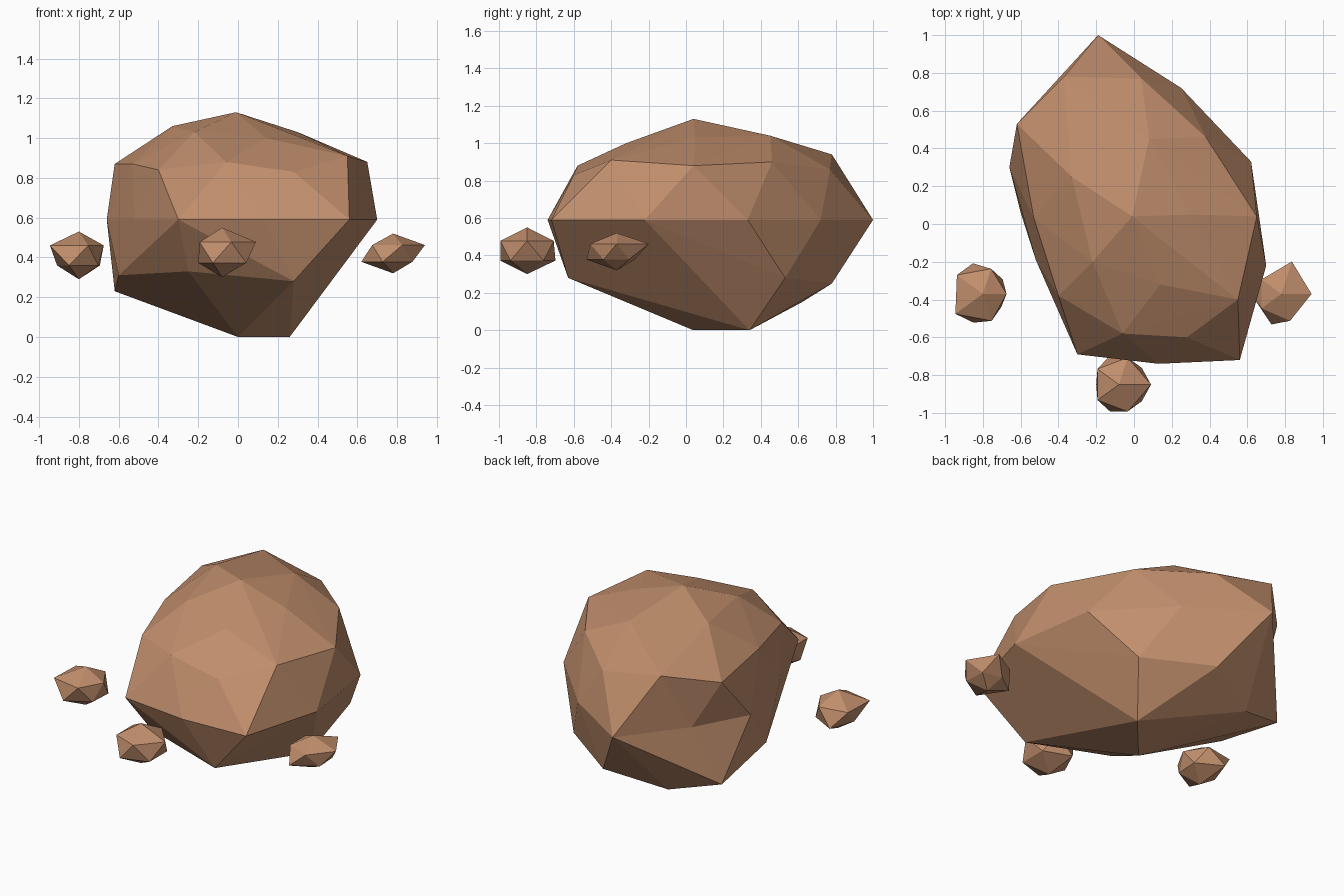
import bpy
import bmesh
from math import cos, sin, radians
from mathutils import Vector

default_cube = bpy.data.objects.get("Cube")
if default_cube:
    bpy.data.objects.remove(default_cube, do_unlink=True)

# One earthy brown for every stone
brown = bpy.data.materials.new("earth_brown")
brown.use_nodes = True
colour = (0.53, 0.27, 0.15, 1)
brown.diffuse_color = colour
brown.node_tree.nodes["Principled BSDF"].inputs["Base Color"].default_value = colour


def hull_stone(points):
    """Return a faceted bmesh wrapped around the given points."""
    bm = bmesh.new()
    for point in points:
        bm.verts.new(point)
    result = bmesh.ops.convex_hull(bm, input=bm.verts[:], use_existing_faces=False)
    loose = [v for v in bm.verts if not v.link_faces]
    bmesh.ops.delete(bm, geom=loose, context="VERTS")
    return bm


def finish(bm, name):
    """Turn the bmesh into a flat shaded object."""
    bmesh.ops.recalc_face_normals(bm, faces=bm.faces[:])
    mesh = bpy.data.meshes.new(name)
    bm.to_mesh(mesh)
    bm.free()
    mesh.materials.append(brown)
    stone = bpy.data.objects.new(name, mesh)
    bpy.context.collection.objects.link(stone)
    return stone


def near(vert, points):
    return any((vert.co - Vector(p)).length < 0.001 for p in points)


def dent(bm, rim, bottom):
    """Replace the facets spanning a rim of points with a fan to an inner point."""
    spanning = [f for f in bm.faces if all(near(v, rim) for v in f.verts)]
    bmesh.ops.delete(bm, geom=spanning, context="FACES")
    border = [e for e in bm.edges if len(e.link_faces) == 1]
    if border:
        centre = bm.verts.new(bottom)
        for edge in border:
            bm.faces.new((*edge.verts, centre))


def pebble(name, centre, top, base, upper, lower):
    """Small stone: two staggered five-sided rings between two poles."""
    x, y = centre
    points = [(x, y, top), (x, y, base)]
    middle, gap = (top + base) / 2, (top - base) * 0.21
    for radii, turn, z in ((upper, 0, middle + gap), (lower, 36, middle - gap)):
        for i, r in enumerate(radii):
            angle = radians(72 * i + turn)
            points.append((x + r * cos(angle), y + r * sin(angle), z))
    finish(hull_stone(points), name)


# Boulder: widest outline, then facet corners above and below it
waist = [(x, y, 0.59) for x, y in (
    (.56, -.72), (.7, -.22), (.62, .33), (.25, .72), (-.19, 1),
    (-.66, .3), (-.52, -.19), (-.3, -.69), (.13, -.74))]
shoulder = [
    (.55, -.4, .91), (.65, .04, .88), (.38, .46, .9), (.04, .77, .86),
    (-.37, .78, .94), (-.62, .53, .87), (-.53, .03, .87),
    (-.4, -.38, .84), (-.06, -.58, .88), (.28, -.6, .83)]
crown = [
    (-.01, .04, 1.13), (.14, -.32, 1), (-.22, -.2, 1.03),
    (-.33, .25, 1.06), (.08, .45, 1.04), (.3, .05, 1.03)]
underside = [
    (.28, -.63, .28), (-.25, -.5, .33), (-.6, .06, .31), (-.62, .53, .23),
    (-.31, .62, .15), (.03, .78, .25), (.41, .53, .28), (.26, .34, 0), (0, .04, 0)]
boulder = hull_stone(waist + shoulder + crown + underside)

# Chipped hollow in the back of the boulder
hollow_rim = [waist[4], waist[5], shoulder[4], shoulder[5], underside[3]]
dent(boulder, hollow_rim, (-.48, .63, .59))
finish(boulder, "boulder")

# Three loose stones around the front
pebble("right_stone", (-.8, -.37), .53, .29,
       (.125, .14, .17, .18, .15), (.13, .17, .11, .16, .12))
pebble("front_stone", (-.08, -.85), .55, .3,
       (.17, .15, .14, .14, .15), (.15, .16, .12, .15, .15))
pebble("left_stone", (.78, -.37), .52, .32,
       (.16, .18, .13, .13, .15), (.11, .1, .16, .17, .12))
